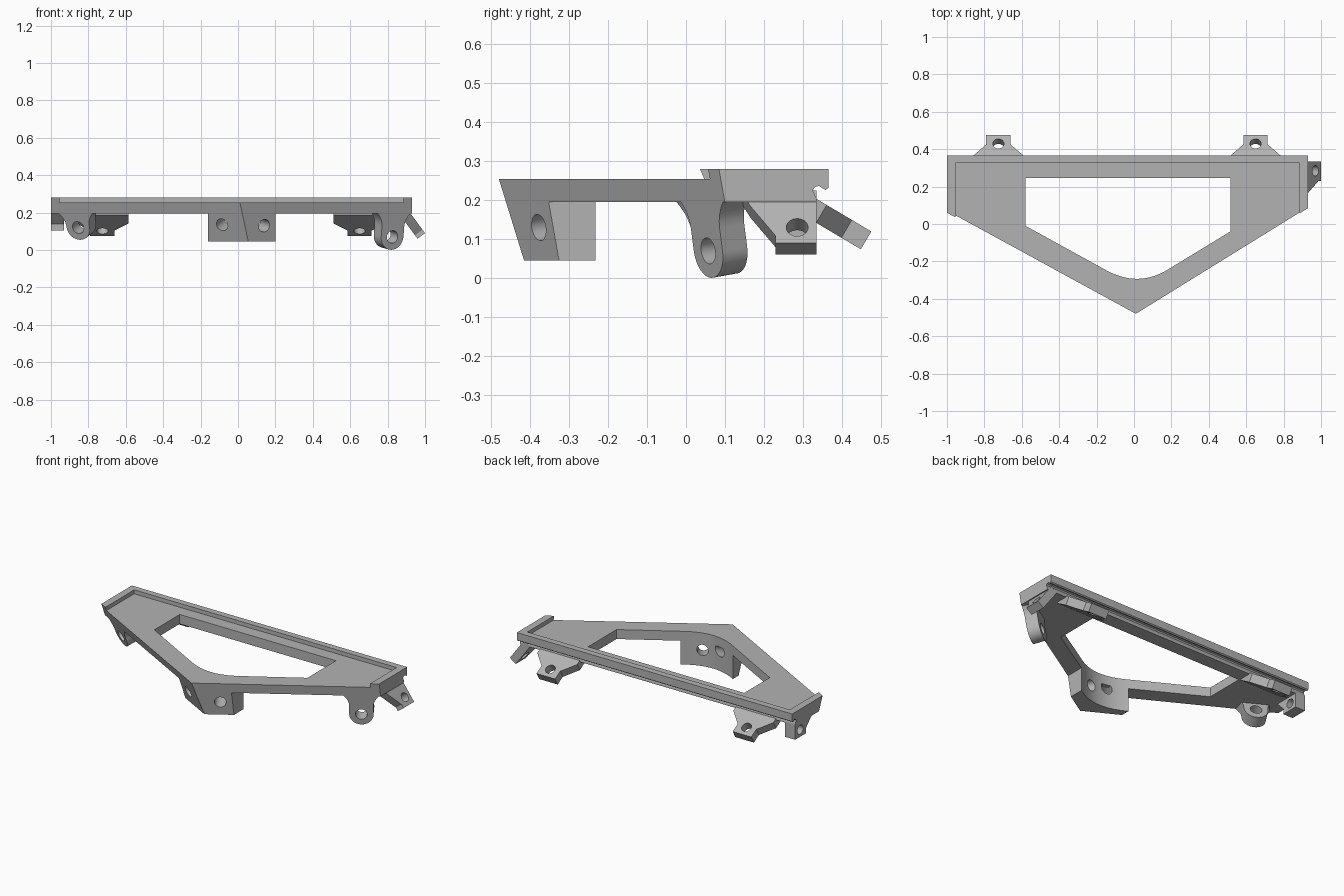
import bpy, bmesh, math
from mathutils import Vector as V

if "Cube" in bpy.data.objects:
    bpy.data.objects.remove(bpy.data.objects["Cube"])

grey = bpy.data.materials.new("grey")
grey.diffuse_color = (0.45, 0.45, 0.45, 1)
grey.use_nodes = True
grey.node_tree.nodes["Principled BSDF"].inputs["Base Color"].default_value = grey.diffuse_color
X, Y, Z = V((1, 0, 0)), V((0, 1, 0)), V((0, 0, 1))


def prism(name, origin, au, av, profile, depth, planes=()):
    """Extrude a profile in the au/av plane along depth, then trim by planes."""
    bm = bmesh.new()
    face = bm.faces.new([bm.verts.new(origin + au * u + av * v) for u, v in profile])
    ext = bmesh.ops.extrude_face_region(bm, geom=[face])["geom"]
    bmesh.ops.translate(bm, vec=depth, verts=[g for g in ext if isinstance(g, bmesh.types.BMVert)])
    # extrusion keeps the starting face in place when it is wire-bounded; make sure it is closed
    bmesh.ops.holes_fill(bm, edges=[e for e in bm.edges if e.is_boundary])
    for co, no in planes:
        bmesh.ops.bisect_plane(bm, geom=bm.verts[:] + bm.edges[:] + bm.faces[:],
                               plane_co=co, plane_no=no, clear_outer=True)
        bmesh.ops.holes_fill(bm, edges=[e for e in bm.edges if e.is_boundary])
    bmesh.ops.recalc_face_normals(bm, faces=bm.faces[:])
    me = bpy.data.meshes.new(name)
    bm.to_mesh(me)
    bm.free()
    me.materials.append(grey)
    ob = bpy.data.objects.new(name, me)
    bpy.context.collection.objects.link(ob)
    return ob


def cut(ob, cutter):
    """Subtract the cutter and delete it."""
    mod = ob.modifiers.new("cut", "BOOLEAN")
    mod.operation, mod.solver, mod.object = "DIFFERENCE", "EXACT", cutter
    bpy.context.view_layer.objects.active = ob
    bpy.ops.object.modifier_apply(modifier=mod.name)
    bpy.data.objects.remove(cutter)


def drill(ob, point, axis, r=0.034):
    """Round bolt hole through the part."""
    a = axis.normalized()
    u = a.orthogonal().normalized()
    ring = [(r * math.cos(t * math.pi / 16), r * math.sin(t * math.pi / 16)) for t in range(32)]
    cut(ob, prism("hole_cutter", point - a * 0.3, u, a.cross(u), ring, a * 0.6))


def smooth(ob):
    for o in bpy.context.selected_objects:
        o.select_set(False)
    ob.select_set(True)
    bpy.context.view_layer.objects.active = ob
    bpy.ops.object.shade_smooth_by_angle(angle=math.radians(30))


# Sloping outer faces of the two front edges, meeting at a leaning ridge
apex, ridge_low = V((0.01, -0.48, 0.255)), V((0.055, -0.415, 0.045))
right_end, left_end = V((0.93, 0.089, 0.255)), V((-1, 0.071, 0.255))


def edge_frame(a, b):
    """Along-edge, up-slope and outward axes of a front edge running towards +x."""
    u = (b - a).normalized()
    n = u.cross(apex - ridge_low).normalized()
    return u, n.cross(u), n


right, left = edge_frame(apex, right_end), edge_frame(left_end, apex)
planes = [(apex, right[2]), (apex, left[2])]


def on_edge(frame, x, z):
    """Point on a sloping front face at the given x and z."""
    n = frame[2]
    return V((x, apex.y - (n.x * (x - apex.x) + n.z * (z - apex.z)) / n.y, z))


# Window outline with a rounded front corner
p0, c, p1 = V((-0.15, -0.2465)), V((0.0216, -0.341)), V((0.18, -0.244))
arc = [tuple(p0 * (1 - t) ** 2 + c * 2 * t * (1 - t) + p1 * t * t) for t in [i / 16 for i in range(17)]]
window = [(0.515, 0.245), (-0.58, 0.245), (-0.58, -0.01)] + arc + [(0.515, -0.04)]


def window_cutter():
    return prism("window_cutter", V((0, 0, -0.1)), X, Y, window, Z * 0.6)


# Frame plate with grooved back edge, recess and window
back_edge = [(-0.7, 0.195), (0.335, 0.195), (0.335, 0.203), (0.325, 0.225), (0.33, 0.233),
             (0.34, 0.237), (0.358, 0.226), (0.365, 0.232), (0.365, 0.28), (-0.7, 0.28)]
frame = prism("frame_plate", V((-1, 0, 0)), Y, Z, back_edge, X * 1.93, planes)
cut(frame, prism("recess_cutter", V((0, 0, 0.255)), X, Y,
                 [(-0.955, -0.9), (0.885, -0.9), (0.885, 0.325), (-0.955, 0.325)], Z * 0.2))
cut(frame, window_cutter())
smooth(frame)

# Front block under the ridge, with a bolt hole in each face
block = prism("front_block", V((0, 0, 0.045)), X, Y,
              [(-0.16, -0.7), (0.2, -0.7), (0.2, -0.15), (-0.16, -0.15)], Z * 0.15, planes)
cut(block, window_cutter())
drill(block, on_edge(right, 0.14, 0.13), right[2])
drill(block, on_edge(left, -0.085, 0.135), left[2])
smooth(block)

# Rounded lugs flush with the sloping front faces
for name, fr, x, z in (("right_round_lug", right, 0.825, 0.07), ("left_round_lug", left, -0.855, 0.12)):
    u, v, n = fr
    top, r = (0.198 - z) / v.z, 0.07
    low = [(r * math.cos(math.pi + i * math.pi / 16), r * math.sin(math.pi + i * math.pi / 16))
           for i in range(17)]
    flare = [(r + 0.035 * t * t, top - 0.07 * (1 - t)) for t in (0, 0.25, 0.5, 0.75, 1)]
    profile = low + flare + [(-a, b) for a, b in reversed(flare)]
    centre = on_edge(fr, x, z)
    lug = prism(name, centre, u, v, profile, n * -0.075)
    drill(lug, centre, n)
    smooth(lug)

# Tilted tabs along the back edge
s, n = V((0, 0.86, -0.51)).normalized(), V((0, 0.51, 0.86)).normalized()
half = [(0.065, 0.163), (0.065, 0.105), (0.14, 0.03), (0.14, -0.06)]
for name, x in (("back_tab_left", -0.725), ("back_tab_right", 0.65)):
    origin = V((x, 0.335, 0.203))
    tab = prism(name, origin, X, s, half + [(-a, b) for a, b in reversed(half)], n * -0.053)
    drill(tab, origin + s * 0.11, n, 0.03)
    smooth(tab)

# Tilted tab at the right end
s, n = V((0.593, 0, -0.805)), V((0.805, 0, 0.593))
origin = V((0.93, 0, 0.185))
tab = prism("right_end_tab", origin, Y, s,
            [(0.335, -0.05), (0.14, -0.05), (0.165, 0), (0.23, 0.095), (0.23, 0.118), (0.335, 0.118)],
            n * -0.05)
drill(tab, origin + Y * 0.285 + s * 0.068, n, 0.028)
smooth(tab)

# Upright tab at the left end
tab = prism("left_end_tab", V((-1, 0, 0)), Y, Z,
            [(0.335, 0.197), (0.17, 0.197), (0.225, 0.14), (0.225, 0.105), (0.335, 0.105)], X * 0.07)
drill(tab, V((-1, 0.285, 0.15)), X, 0.028)
smooth(tab)
